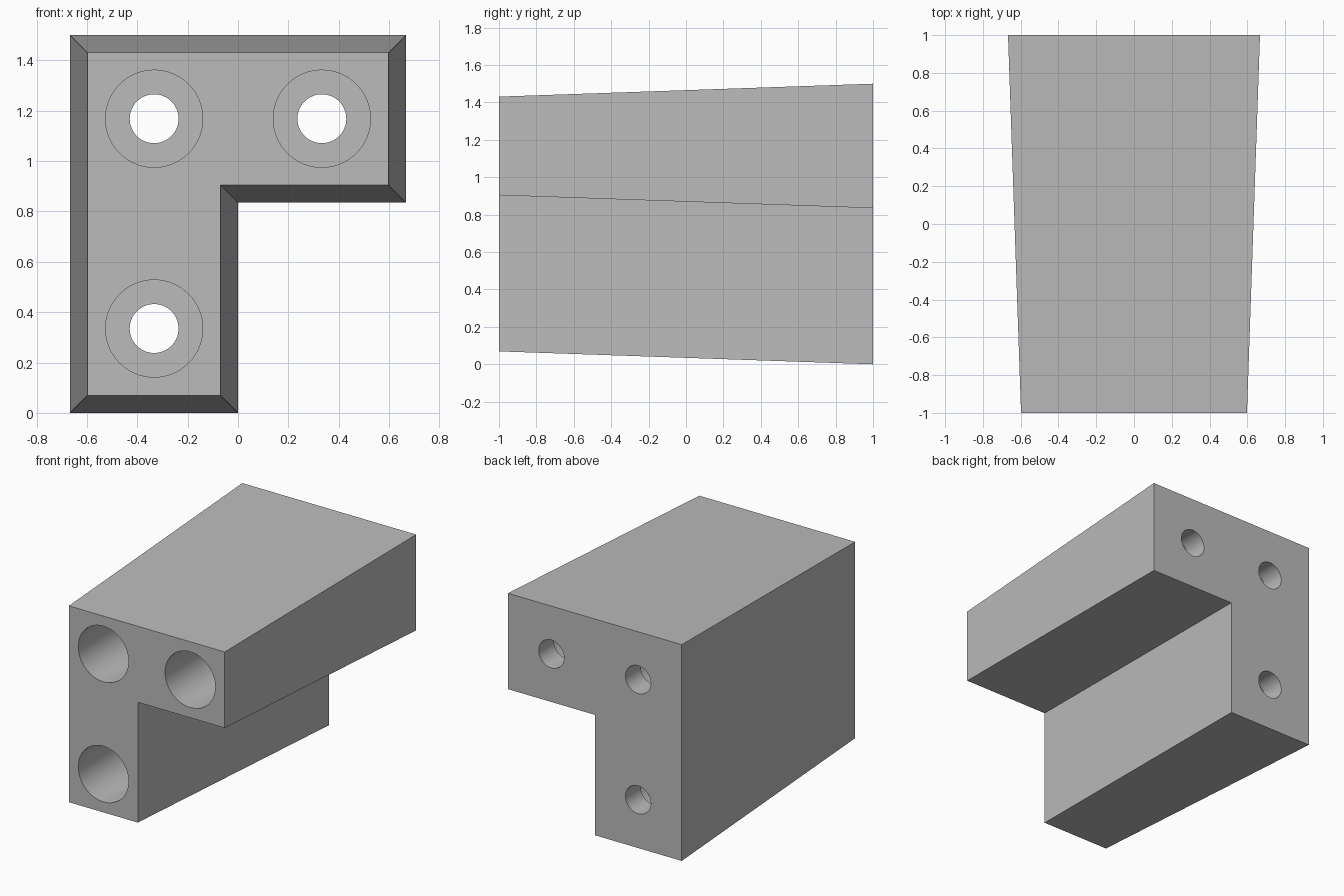
import bpy, bmesh, math

if "Cube" in bpy.data.objects:
    bpy.data.objects.remove(bpy.data.objects["Cube"])

grey = bpy.data.materials.new("plain grey")
grey.diffuse_color = (0.5, 0.5, 0.5, 1)
grey.use_nodes = True
grey.node_tree.nodes["Principled BSDF"].inputs["Base Color"].default_value = grey.diffuse_color


def l_profile(inset):
    """L outline in x, z, drawn in by the taper."""
    i = inset
    return [(-0.667 + i, i), (-i, i), (-i, 0.835 + i), (0.667 - i, 0.835 + i),
            (0.667 - i, 1.5 - i), (-0.667 + i, 1.5 - i)]


# Tapered L-shaped body: small front, large back
bm = bmesh.new()
front = [bm.verts.new((x, -1, z)) for x, z in l_profile(0.069)]
back = [bm.verts.new((x, 1, z)) for x, z in l_profile(0)]
bm.faces.new(front)
bm.faces.new(back[::-1])
for k in range(6):
    n = (k + 1) % 6
    bm.faces.new((front[k], back[k], back[n], front[n]))
bmesh.ops.recalc_face_normals(bm, faces=bm.faces)
mesh = bpy.data.meshes.new("bracket_body")
bm.to_mesh(mesh)
bm.free()
body = bpy.data.objects.new("bracket_body", mesh)
bpy.context.collection.objects.link(body)
mesh.materials.append(grey)


def lathe_cutter(x, z):
    """Stepped bolt cutter: wide bore from the front, narrow hole out the back."""
    bm = bmesh.new()
    steps = [(0.193, -1.1), (0.193, 0.833), (0.097, 0.833), (0.097, 1.1)]
    rings = []
    for r, y in steps:
        rings.append([bm.verts.new((x + r * math.cos(a), y, z + r * math.sin(a)))
                      for a in (math.tau * k / 64 for k in range(64))])
    for a, b in zip(rings, rings[1:]):
        for k in range(64):
            n = (k + 1) % 64
            bm.faces.new((a[k], a[n], b[n], b[k]))
    bm.faces.new(rings[0])
    bm.faces.new(rings[-1])
    bmesh.ops.recalc_face_normals(bm, faces=bm.faces)
    me = bpy.data.meshes.new("bolt_hole_cutter")
    bm.to_mesh(me)
    bm.free()
    me.materials.append(grey)
    ob = bpy.data.objects.new("bolt_hole_cutter", me)
    bpy.context.collection.objects.link(ob)
    ob.hide_render = True
    return ob


# Three counterbored bolt holes
cutters = [lathe_cutter(x, z) for x, z in ((-0.333, 0.335), (-0.333, 1.168), (0.333, 1.168))]
bpy.context.view_layer.objects.active = body
body.select_set(True)
for c in cutters:
    mod = body.modifiers.new("bolt_hole", 'BOOLEAN')
    mod.operation = 'DIFFERENCE'
    mod.solver = 'EXACT'
    mod.object = c
    bpy.ops.object.modifier_apply(modifier=mod.name)
    bpy.data.objects.remove(c)

bpy.ops.object.shade_smooth_by_angle(angle=math.radians(30))
